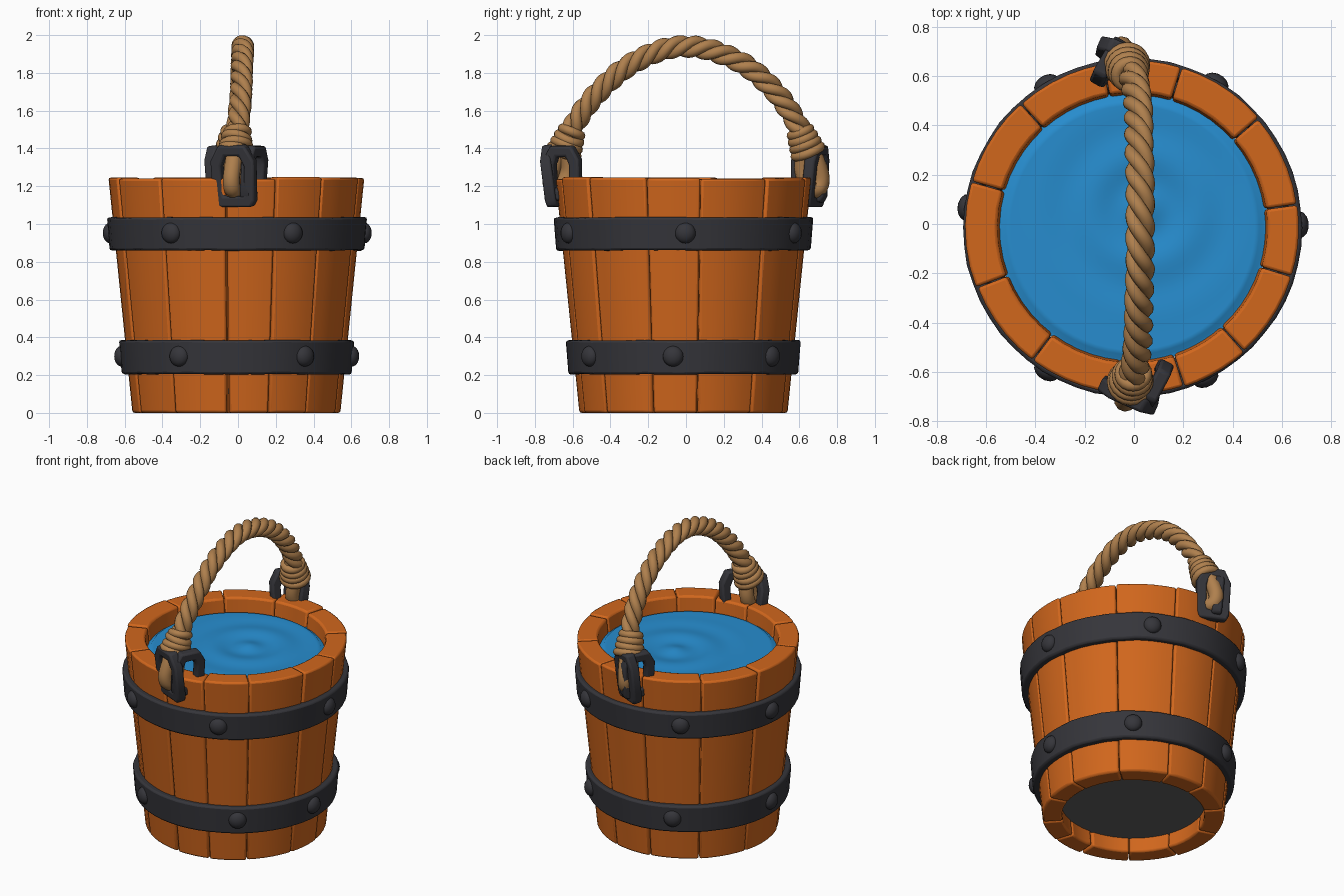
import bpy, bmesh, math, random
from mathutils import Vector, Matrix

if "Cube" in bpy.data.objects:
    bpy.data.objects.remove(bpy.data.objects["Cube"])

random.seed(4)
CX, CY = -0.006, -0.015  # bucket axis offset


def material(name, rgb):
    m = bpy.data.materials.new(name)
    m.diffuse_color = (*rgb, 1)
    m.use_nodes = True
    m.node_tree.nodes["Principled BSDF"].inputs["Base Color"].default_value = m.diffuse_color
    return m


WOOD = material("orange wood", (0.64, 0.135, 0.012))
IRON = material("dark iron", (0.036, 0.036, 0.043))
ROPE = material("tan rope", (0.43, 0.215, 0.075))
WATER = material("blue water", (0.02, 0.265, 0.62))
BASE = material("dark base", (0.12, 0.12, 0.12))


def finish(name, bm, mat, bevel=0, segments=2, angle=40):
    bmesh.ops.recalc_face_normals(bm, faces=bm.faces)
    me = bpy.data.meshes.new(name)
    bm.to_mesh(me)
    bm.free()
    return place(name, me, mat, bevel, segments, angle)


def place(name, me, mat, bevel=0, segments=2, angle=40):
    me.materials.clear()
    me.materials.append(mat)
    ob = bpy.data.objects.new(name, me)
    bpy.context.collection.objects.link(ob)
    if bevel:
        mod = ob.modifiers.new("bevel", 'BEVEL')
        mod.width, mod.segments = bevel, segments
        mod.limit_method, mod.angle_limit = 'ANGLE', math.radians(35)
    bpy.ops.object.select_all(action='DESELECT')
    ob.select_set(True)
    bpy.context.view_layer.objects.active = ob
    bpy.ops.object.shade_smooth_by_angle(angle=math.radians(angle))
    return ob


def polar(r, deg, z):
    a = math.radians(deg)
    return Vector((CX + r * math.cos(a), CY + r * math.sin(a), z))


def outer_radius(z):
    return 0.55 + 0.102 * z


def tube(name, paths, radius, mat, cyclic=False):
    """Round tubes along point lists, turned into one mesh."""
    cu = bpy.data.curves.new(name, 'CURVE')
    cu.dimensions = '3D'
    cu.bevel_depth, cu.bevel_resolution, cu.use_fill_caps = radius, 3, True
    for pts in paths:
        s = cu.splines.new('POLY')
        s.points.add(len(pts) - 1)
        for p, co in zip(s.points, pts):
            p.co = (*co, 1)
        s.use_cyclic_u = cyclic
    tmp = bpy.data.objects.new(name + "_curve", cu)
    me = bpy.data.meshes.new_from_object(tmp)
    bpy.data.objects.remove(tmp)
    return place(name, me, mat, angle=60)


def smooth_path(pts, n):
    """Catmull-Rom samples through the points."""
    p = [2 * pts[0] - pts[1]] + pts + [2 * pts[-1] - pts[-2]]
    out = []
    for i in range(1, len(p) - 2):
        a, b, c, d = p[i - 1:i + 3]
        for k in range(n):
            t = k / n
            out.append(0.5 * (2 * b + (c - a) * t + (2 * a - 5 * b + 4 * c - d) * t * t
                              + (3 * b - a - 3 * c + d) * t ** 3))
    return out + [pts[-1]]


# Staves: twelve tapered wall boards of uneven width
seams = [-159, -127, -95, -72, -48, -17, 8, 41, 73, 100, 132, 164, 201]
for i, (a0, a1) in enumerate(zip(seams, seams[1:])):
    bm = bmesh.new()
    top = 1.243 + random.uniform(-0.006, 0.006)
    push = random.uniform(-0.004, 0.004)
    N, M = 5, 4
    rows = []
    for j in range(M + 1):
        z = top * j / M
        ro = outer_radius(z) + push
        ri = 0.43 + 0.095 * z
        wide = 0.5 * (1 - j / M)
        g0 = 0.2 + (wide if a0 == -95 else 0)
        g1 = 0.2 + (wide if a1 == -95 else 0)
        angs = [a0 + g0 + (a1 - a0 - g0 - g1) * k / N for k in range(N + 1)]
        rows.append([bm.verts.new(polar(ro, a, z)) for a in angs]
                    + [bm.verts.new(polar(ri, a, z)) for a in angs[::-1]])
    L = 2 * N + 2
    for lo, hi in zip(rows, rows[1:]):
        for k in range(L):
            bm.faces.new((lo[k], lo[(k + 1) % L], hi[(k + 1) % L], hi[k]))
    for ring in (rows[0], rows[-1]):
        for k in range(N):
            bm.faces.new((ring[k], ring[k + 1], ring[L - 2 - k], ring[L - 1 - k]))
    finish(f"stave_{i + 1}", bm, WOOD, 0.012)


# Iron hoops with domed rivets
def hoop(name, z0, z1, rivet_angles, push):
    bm = bmesh.new()
    prof = [(outer_radius(z0) - 0.02, z0), (outer_radius(z0) + push, z0),
            (outer_radius(z1) + push - 0.004, z1), (outer_radius(z1) - 0.02, z1)]
    n = 56
    rings = []
    for k in range(n):
        d = random.uniform(-0.002, 0.002)
        rings.append([bm.verts.new(polar(r + d, 360 * k / n, z + d)) for r, z in prof])
    for k in range(n):
        a, b = rings[k], rings[(k + 1) % n]
        for j in range(4):
            bm.faces.new((a[j], b[j], b[(j + 1) % 4], a[(j + 1) % 4]))
    finish(name, bm, IRON, 0.012)
    zc = (z0 + z1) / 2 + 0.005
    bm = bmesh.new()
    for a in rivet_angles:
        at = Matrix.Translation(polar(outer_radius(zc) + push - 0.008, a, zc))
        m = at @ Matrix.Rotation(math.radians(a), 4, 'Z') @ Matrix.Diagonal((0.72, 1, 1, 1))
        bmesh.ops.create_uvsphere(bm, u_segments=14, v_segments=10, radius=0.055, matrix=m)
    finish(name + "_rivets", bm, IRON, angle=60)


hoop("upper_hoop", 0.86, 1.035, (1, 60, 121, 173, 239, 296), 0.036)
hoop("lower_hoop", 0.205, 0.385, (-5, 50, 116, 180, 240, 306), 0.038)

# Water surface with off-centre ripples and a sunken edge
bm = bmesh.new()
n, rings = 64, 30
prev = None
for j in range(1, rings + 1):
    r = 0.55 * j / rings
    ring = []
    for k in range(n):
        v = polar(r, 360 * k / n, 0)
        d = math.hypot(v.x - 0.04, v.y - 0.06)
        fade = max(0, 1 - d / 0.5)
        v.z = 1.163 + 0.01 * fade * math.cos(d * 28) - (0.018 if r > 0.53 else 0)
        ring.append(bm.verts.new(v))
    if prev:
        for k in range(n):
            bm.faces.new((prev[k], ring[k], ring[(k + 1) % n], prev[(k + 1) % n]))
    else:
        bm.faces.new(ring)
    prev = ring
finish("water", bm, WATER, angle=60)

# Recessed bottom board
bm = bmesh.new()
bmesh.ops.create_cone(bm, cap_ends=True, segments=48, radius1=0.45, radius2=0.45, depth=0.03,
                      matrix=Matrix.Translation((CX, CY, 0.115)))
finish("bottom_board", bm, BASE)

# Rope handle: three strands twisted around an arch
arch = [Vector(p) for p in ((-0.01, -0.65, 1.38), (0.0, -0.60, 1.51), (0.015, -0.49, 1.67),
                            (0.02, -0.33, 1.82), (0.025, -0.16, 1.91), (0.025, -0.01, 1.94),
                            (0.025, 0.15, 1.915), (0.02, 0.33, 1.83), (0.015, 0.49, 1.68),
                            (-0.005, 0.60, 1.51), (-0.03, 0.65, 1.38))]
centre = smooth_path(arch, 18)
strands = [[], [], []]
length = 0
for i, p in enumerate(centre):
    q0, q1 = centre[max(i - 1, 0)], centre[min(i + 1, len(centre) - 1)]
    length += (p - centre[i - 1]).length if i else 0
    side = Vector((1, 0, 0))
    up = (q1 - q0).normalized().cross(side).normalized()
    for s in range(3):
        a = -2 * math.pi * (length / 0.27 + s / 3)
        strands[s].append(p + 0.031 * (math.cos(a) * side + math.sin(a) * up))
tube("rope_handle", strands, 0.0295, ROPE)


# Rope ends: binding coils and a loop passing through the iron links
def rope_end(tag, x, side):
    lean = Matrix.Rotation(math.radians(22 * side), 4, 'X')
    coils = []
    for k, r in enumerate((0.072, 0.066, 0.06, 0.052)):
        c = Vector((x + 0.004 * k, side * (0.645 - 0.013 * k), 1.385 + 0.034 * k))
        tilt = lean @ Matrix.Rotation(math.radians(random.uniform(-12, 12)), 4, 'Y')
        coils.append([c + tilt @ Vector((r * math.cos(t), r * math.sin(t), 0))
                      for t in (2 * math.pi * j / 20 for j in range(20))])
    tube(tag + "_rope_binding", coils, 0.025, ROPE, True)
    loop = [Vector((x + dx, side * y, z)) for dx, y, z in (
        (0.02, 0.63, 1.39), (0, 0.62, 1.28), (0, 0.66, 1.19),
        (-0.015, 0.70, 1.19), (-0.02, 0.715, 1.24), (-0.01, 0.695, 1.32), (0, 0.66, 1.40))]
    tube(tag + "_rope_loop", [smooth_path(loop, 6)], 0.046, ROPE)


rope_end("front", -0.015, -1)
rope_end("back", -0.03, 1)


# Iron links: chamfered tall frames
def link(name, centre, turn, tilt, width, height):
    bm = bmesh.new()
    layers = []
    for y in (-0.03, 0.03):
        for shrink in (0, 0.058):
            w, h = width / 2 - shrink, height / 2 - shrink
            pts = [(-0.8 * w, -h), (0.8 * w, -h), (0.95 * w, -0.8 * h), (w, 0.5 * h),
                   (0.6 * w, h), (-0.6 * w, h), (-w, 0.5 * h), (-0.95 * w, -0.8 * h)]
            layers.append([bm.verts.new((px, y, pz)) for px, pz in pts])
    fo, fi, bo, bi = layers
    for k in range(8):
        j = (k + 1) % 8
        for a, b in ((fo, fi), (fi, bi), (bi, bo), (bo, fo)):
            bm.faces.new((a[k], a[j], b[j], b[k]))
    ob = finish(name, bm, IRON, 0.012)
    ob.matrix_world = (Matrix.Translation(centre) @ Matrix.Rotation(math.radians(turn), 4, 'Z')
                       @ Matrix.Rotation(math.radians(tilt), 4, 'X'))


link("front_outer_link", (-0.02, -0.69, 1.255), -24, 7, 0.25, 0.33)
link("front_side_link", (0.085, -0.65, 1.27), 62, 4, 0.21, 0.29)
link("back_outer_link", (-0.05, 0.685, 1.255), -24, -7, 0.21, 0.33)
link("back_side_link", (-0.1, 0.655, 1.265), 60, -4, 0.21, 0.3)
